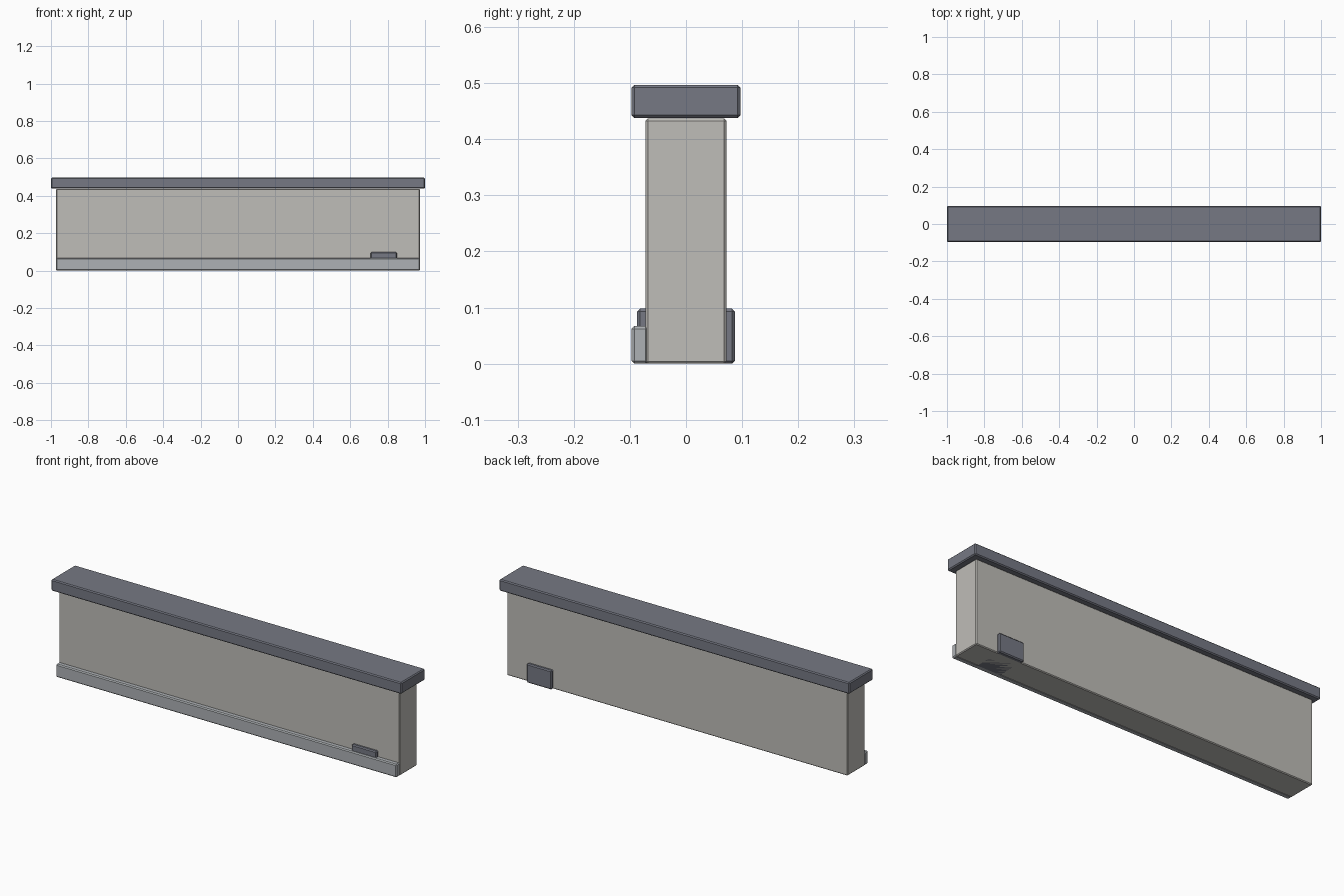
import bpy

if "Cube" in bpy.data.objects:
    bpy.data.objects.remove(bpy.data.objects["Cube"])


def material(name, rgb):
    mat = bpy.data.materials.new(name)
    mat.diffuse_color = (*rgb, 1)
    mat.use_nodes = True
    mat.node_tree.nodes["Principled BSDF"].inputs["Base Color"].default_value = mat.diffuse_color
    return mat


stone = material("warm_stone", (0.52, 0.51, 0.48))
pale = material("pale_grey", (0.42, 0.44, 0.46))
slate = material("slate", (0.18, 0.19, 0.23))


def block(name, x, y, z, mat, chamfer=0.005):
    """Chamfered box spanning the given (min, max) ranges."""
    spans = (x, y, z)
    bpy.ops.mesh.primitive_cube_add(size=1, location=[(a + b) / 2 for a, b in spans])
    ob = bpy.context.object
    ob.name = name
    ob.scale = [b - a for a, b in spans]
    bpy.ops.object.transform_apply(location=False, rotation=False, scale=True)
    bevel = ob.modifiers.new("chamfer", 'BEVEL')
    bevel.width = chamfer
    bevel.segments = 1
    ob.data.materials.append(mat)
    return ob


# Main wall
block("wall_body", (-0.973, 0.973), (-0.072, 0.072), (0, 0.437), stone, 0.004)
# Overhanging top slab
block("coping", (-1, 1), (-0.097, 0.097), (0.438, 0.497), slate)
# Low kerb along the front foot
block("front_kerb", (-0.973, 0.973), (-0.097, -0.067), (0, 0.067), pale)
# Drain block passing through the wall
block("drain_block", (0.708, 0.85), (-0.087, 0.087), (0, 0.098), slate)
